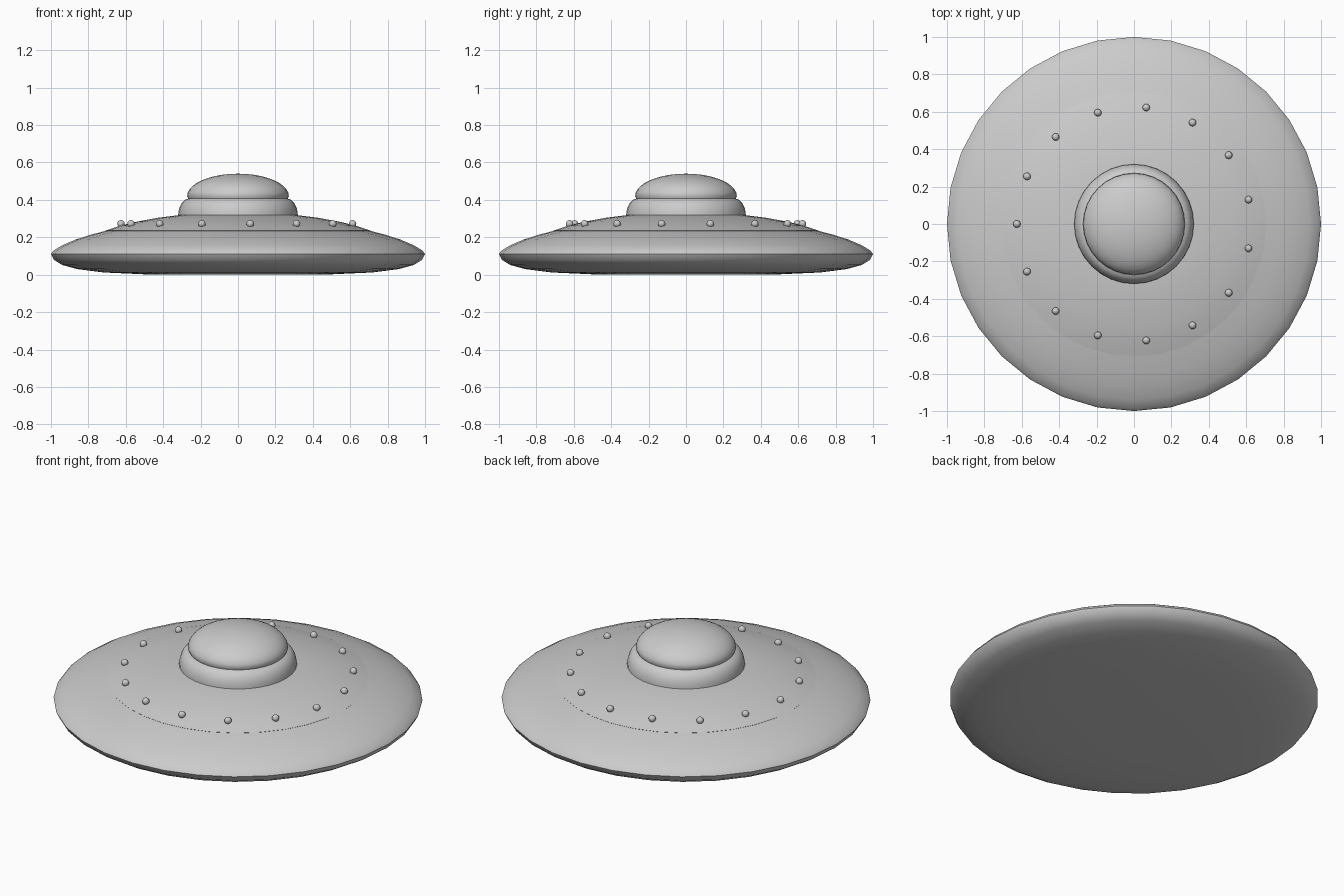
import bpy, bmesh, math
from mathutils import Matrix

if "Cube" in bpy.data.objects:
    bpy.data.objects.remove(bpy.data.objects["Cube"])


def lathe(name, profile, segments=32, angle=35):
    """Revolve (radius, height) points around z."""
    bm = bmesh.new()
    rings = []
    for r, z in profile:
        if r == 0:
            rings.append([bm.verts.new((0, 0, z))] * segments)
        else:
            rings.append([bm.verts.new((r * math.cos(a), r * math.sin(a), z))
                          for a in (2 * math.pi * i / segments for i in range(segments))])
    for low, high in zip(rings, rings[1:]):
        for i in range(segments):
            j = (i + 1) % segments
            corners = dict.fromkeys((low[i], low[j], high[j], high[i]))
            bm.faces.new(list(corners))
    bmesh.ops.recalc_face_normals(bm, faces=bm.faces)
    return finish(name, bm, angle)


def finish(name, bm, angle):
    mesh = bpy.data.meshes.new(name)
    bm.to_mesh(mesh)
    bm.free()
    obj = bpy.data.objects.new(name, mesh)
    bpy.context.collection.objects.link(obj)
    bpy.ops.object.select_all(action='DESELECT')
    obj.select_set(True)
    bpy.context.view_layer.objects.active = obj
    bpy.ops.object.shade_smooth_by_angle(angle=math.radians(angle))
    return obj


# Saucer hull: flat belly, rounded rim, gently sloping upper side
lathe("saucer_hull", [
    (0, 0.0), (0.5, 0.002), (0.72, 0.012), (0.86, 0.03), (0.94, 0.052), (0.985, 0.08),
    (1.0, 0.11), (0.985, 0.13), (0.94, 0.157), (0.87, 0.187), (0.79, 0.213), (0.705, 0.235)], angle=60)

# Raised upper deck, with a small step at its edge
lathe("upper_deck", [
    (0.70, 0.225), (0.708, 0.236), (0.63, 0.262), (0.54, 0.284),
    (0.43, 0.304), (0.32, 0.318), (0, 0.325)])

# Rounded collar below the cockpit
lathe("dome_collar", [
    (0.32, 0.31), (0.319, 0.335), (0.313, 0.36), (0.302, 0.382),
    (0.285, 0.4), (0.262, 0.408)], angle=60)

# Cockpit dome
dome = [(0.272 * math.cos(t), 0.42 + 0.12 * math.sin(t))
        for t in (math.pi / 2 * i / 10 for i in range(10))]
lathe("cockpit_dome", [(0.262, 0.4)] + dome + [(0, 0.54)], angle=60)

# Ring of small round lights on the deck
bm = bmesh.new()
for i in range(15):
    a = math.pi + i * math.tau / 15
    place = Matrix.Translation((0.626 * math.cos(a), 0.626 * math.sin(a), 0.272))
    bmesh.ops.create_uvsphere(bm, u_segments=12, v_segments=8, radius=0.02, matrix=place)
finish("deck_lights", bm, 60)
